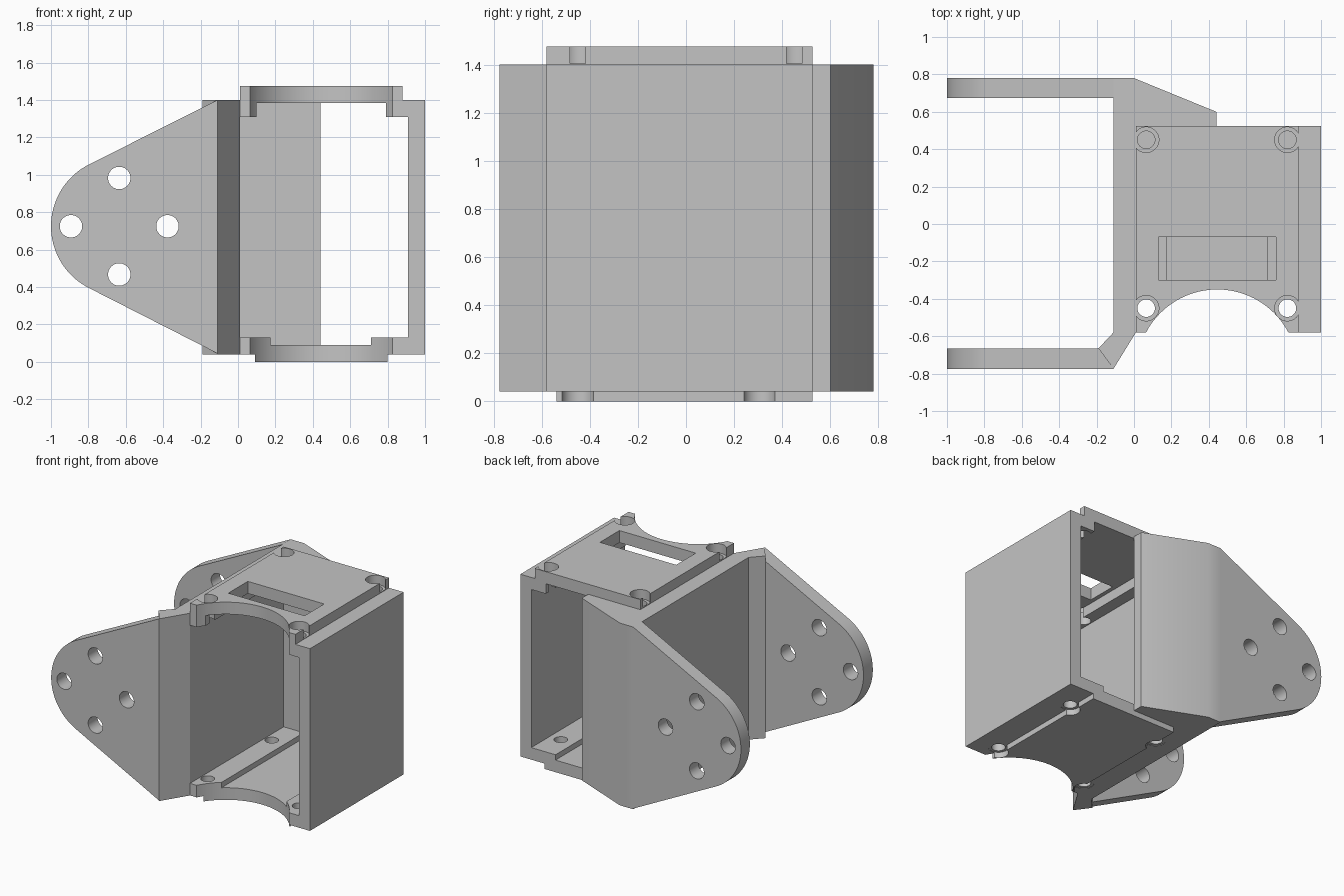
import bpy
import bmesh
import math
from mathutils import Vector

cube = bpy.data.objects.get("Cube")
if cube:
    bpy.data.objects.remove(cube, do_unlink=True)

grey = bpy.data.materials.new("plain_grey")
grey.use_nodes = True
colour = (0.55, 0.55, 0.55, 1)
grey.diffuse_color = colour
grey.node_tree.nodes["Principled BSDF"].inputs["Base Color"].default_value = colour


def prism(name, outline, axis, lo, hi):
    """Extrude a 2D outline along y (outline in x, z) or z (outline in x, y)."""
    bm = bmesh.new()
    place = (lambda a, b: (a, lo, b)) if axis == "y" else (lambda a, b: (a, b, lo))
    face = bm.faces.new([bm.verts.new(place(a, b)) for a, b in outline])
    moved = bmesh.ops.extrude_face_region(bm, geom=[face])["geom"]
    step = Vector((0, hi - lo, 0)) if axis == "y" else Vector((0, 0, hi - lo))
    bmesh.ops.translate(bm, vec=step, verts=[v for v in moved if isinstance(v, bmesh.types.BMVert)])
    bmesh.ops.recalc_face_normals(bm, faces=bm.faces)
    mesh = bpy.data.meshes.new(name)
    bm.to_mesh(mesh)
    bm.free()
    mesh.materials.append(grey)
    ob = bpy.data.objects.new(name, mesh)
    bpy.context.collection.objects.link(ob)
    return ob


def circle(a, b, r, n=40):
    return [(a + r * math.cos(i * math.tau / n), b + r * math.sin(i * math.tau / n)) for i in range(n)]


def rect(a0, a1, b0, b1):
    return [(a0, b0), (a1, b0), (a1, b1), (a0, b1)]


def cut(ob, cutters):
    """Subtract the cutters from the part, then remove them."""
    for c in cutters:
        c.hide_render = True
        mod = ob.modifiers.new("cut", "BOOLEAN")
        mod.operation = "DIFFERENCE"
        mod.solver = "EXACT"
        mod.object = c
    graph = bpy.context.evaluated_depsgraph_get()
    mesh = bpy.data.meshes.new_from_object(ob.evaluated_get(graph))
    ob.modifiers.clear()
    ob.data = mesh
    for c in cutters:
        bpy.data.objects.remove(c, do_unlink=True)


FRONT, BACK, LOW, HIGH = -0.58, 0.525, 0.04, 1.40

# Housing: stepped ring section run from front to back
housing = prism("housing", [
    (-0.11, LOW), (0.09, LOW), (0.09, 0), (0.80, 0), (0.80, LOW), (1, LOW),
    (1, HIGH), (0.88, HIGH), (0.88, 1.475), (0.01, 1.475), (0.01, HIGH), (-0.11, HIGH)],
    "y", FRONT, BACK)
cavity = prism("cavity", [
    (0.01, 0.13), (0.175, 0.13), (0.175, 0.09), (0.71, 0.09), (0.71, 0.13), (0.91, 0.13),
    (0.91, 1.31), (0.79, 1.31), (0.79, 1.385), (0.10, 1.385), (0.10, 1.31), (0.01, 1.31)],
    "y", -1, 1)

# Round front recess, top slot and counterbored screw holes
cutters = [cavity,
           prism("recess", circle(0.445, -0.78, 0.43, 80), "z", -1, 2),
           prism("slot", rect(0.13, 0.76, -0.30, -0.07), "z", 1, 2)]
for x in (0.065, 0.82):
    for y in (-0.45, 0.45):
        cutters.append(prism("top_hole", circle(x, y, 0.047), "z", 1, 2))
        cutters.append(prism("top_counterbore", circle(x, y, 0.068), "z", 1.405, 2))
    for y in (-0.45, 0.305):
        cutters.append(prism("base_hole", circle(x, y, 0.047), "z", -1, 0.5))
        cutters.append(prism("base_counterbore", circle(x, y, 0.068), "z", -1, 0.043))
cut(housing, cutters)

# Full-height webs joining the arms to the housing
rear_web = prism("rear_web", [(-0.11, BACK), (0.44, BACK), (0.44, 0.60), (0, 0.78), (-0.11, 0.78)],
                 "z", LOW, HIGH)
front_web = prism("front_web", [(-0.11, FRONT), (-0.19, -0.665), (-0.12, -0.76), (-0.11, -0.775), (0.01, FRONT)],
                  "z", LOW, HIGH)

# Tapered arms with rounded ends and four holes
CX, CZ, R = -0.63, 0.725, 0.37
start = math.pi - math.atan(2)
sweep = 2 * math.atan(2)
arm_outline = [(-0.11, LOW + 0.005), (-0.11, HIGH)]
for i in range(33):
    a = start + sweep * i / 32
    arm_outline.append((CX + R * math.cos(a), CZ + R * math.sin(a)))

arms = []
for name, y0, y1 in (("rear_arm", 0.675, 0.78), ("front_arm", -0.775, -0.665)):
    arm = prism(name, arm_outline, "y", y0, y1)
    cut(arm, [prism("arm_hole", circle(-0.635 + dx, CZ + dz, 0.06), "y", -1, 1)
              for dx, dz in ((0.258, 0), (-0.258, 0), (0, 0.258), (0, -0.258))])
    arms.append(arm)

# Smooth the round surfaces and keep edges sharp
bpy.ops.object.select_all(action="DESELECT")
for ob in [housing, rear_web, front_web] + arms:
    ob.select_set(True)
bpy.context.view_layer.objects.active = housing
bpy.ops.object.shade_smooth_by_angle(angle=math.radians(25))
